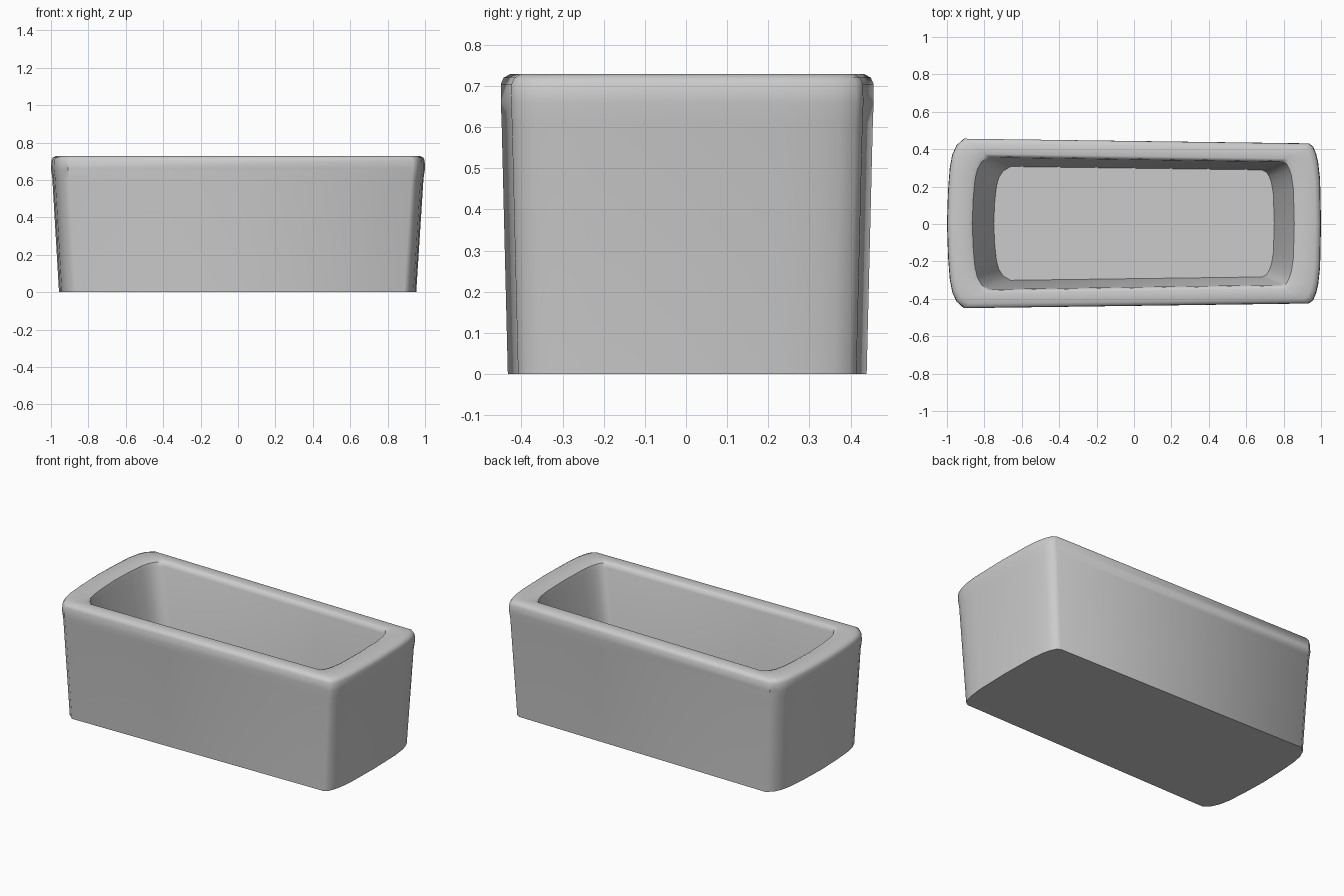
import bpy, bmesh

if "Cube" in bpy.data.objects:
    bpy.data.objects.remove(bpy.data.objects["Cube"])

# Half-end outlines: (inset from the end, fraction of half width), centre to corner
LEFT = [(0, 0), (0.006, 0.4), (0.015, 0.66), (0.028, 0.81), (0.05, 0.92), (0.09, 1)]
RIGHT = [(0, 0), (0.005, 0.55), (0.015, 0.76), (0.026, 0.87), (0.042, 0.96), (0.065, 1)]

# Rings from bottom, over the rim, to the inner floor: left x, right x, left half width, right half width, z
RINGS = [
    (-0.957, 0.953, 0.436, 0.411, 0),
    (-0.993, 0.992, 0.451, 0.426, 0.61),
    (-1.0, 1.0, 0.453, 0.428, 0.66),
    (-0.998, 0.998, 0.453, 0.427, 0.705),
    (-0.99, 0.99, 0.446, 0.420, 0.720),
    (-0.970, 0.970, 0.430, 0.405, 0.729),
    (-0.885, 0.875, 0.372, 0.347, 0.729),
    (-0.865, 0.857, 0.358, 0.334, 0.720),
    (-0.857, 0.850, 0.352, 0.328, 0.695),
    (-0.750, 0.750, 0.304, 0.286, 0.13),
]


def outline(xl, xr, wl, wr, z):
    right = [(xr - d, f * wr) for d, f in RIGHT]
    left = [(xl + d, f * wl) for d, f in LEFT]
    upper = right + left[::-1]
    lower = [(x, -y) for x, y in upper[-2:0:-1]]
    return [(x, y + 0.003, z) for x, y in upper + lower]


# Hollow planter body lofted through the rings
bm = bmesh.new()
rings = [[bm.verts.new(p) for p in outline(*r)] for r in RINGS]
for a, b in zip(rings, rings[1:]):
    n = len(a)
    for i in range(n):
        j = (i + 1) % n
        bm.faces.new((a[i], a[j], b[j], b[i]))
bm.faces.new(rings[0][::-1])
bm.faces.new(rings[-1])
bmesh.ops.recalc_face_normals(bm, faces=bm.faces)

mesh = bpy.data.meshes.new("planter_box")
bm.to_mesh(mesh)
bm.free()
planter = bpy.data.objects.new("planter_box", mesh)
bpy.context.collection.objects.link(planter)
bpy.context.view_layer.objects.active = planter
planter.select_set(True)
bpy.ops.object.shade_smooth_by_angle(angle=0.75)
